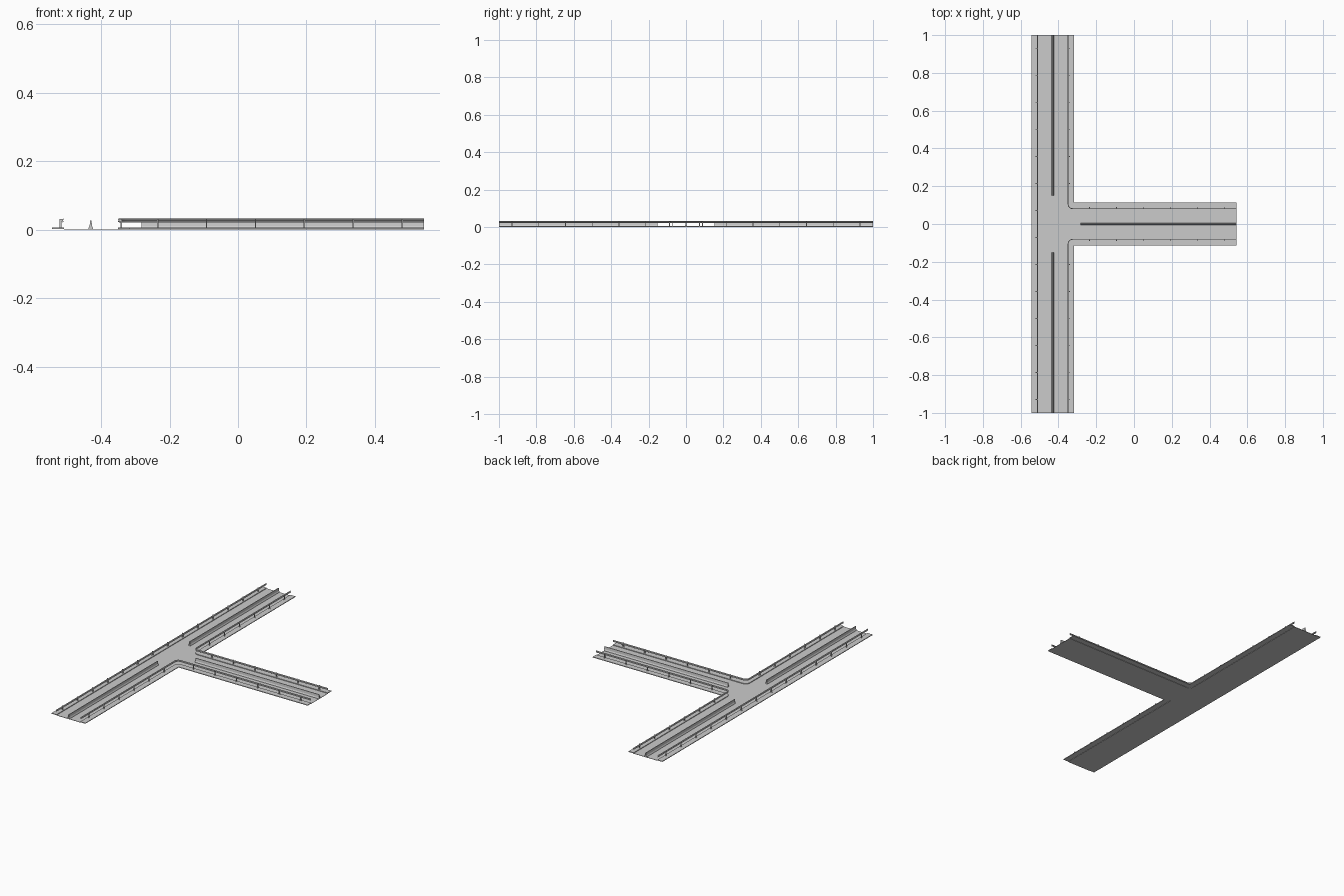
import bpy, bmesh, math
from mathutils import Vector, Matrix

if "Cube" in bpy.data.objects:
    bpy.data.objects.remove(bpy.data.objects["Cube"])

X0, X1, CX = -0.543, 0.543, -0.43      # outer ends and main road centre
W, K, R = 0.113, 0.079, 0.026          # half width, kerb offset, corner radius
LANE, TOP = 0.002, 0.006               # lane and shoulder heights
STEP = 0.143                           # post spacing


def finish(name, bm, mirror=False):
    bmesh.ops.recalc_face_normals(bm, faces=bm.faces)
    me = bpy.data.meshes.new(name)
    bm.to_mesh(me)
    bm.free()
    ob = bpy.data.objects.new(name, me)
    bpy.context.collection.objects.link(ob)
    if mirror:
        mod = ob.modifiers.new("mirror", 'MIRROR')
        mod.use_axis = (False, True, False)
        mod.use_mirror_merge = False
    return ob


def slab(name, pts, z0, z1, mirror=False):
    bm = bmesh.new()
    face = bm.faces.new([bm.verts.new((x, y, z0)) for x, y in pts])
    ret = bmesh.ops.extrude_face_region(bm, geom=[face], use_keep_orig=True)
    vs = [v for v in ret['geom'] if isinstance(v, bmesh.types.BMVert)]
    bmesh.ops.translate(bm, verts=vs, vec=(0, 0, z1 - z0))
    return finish(name, bm, mirror)


def sweep(name, path, profile, mirror=False):
    """Sweep a closed (outward, z) profile along a flat path; outward is to the right."""
    bm = bmesh.new()
    pts = [Vector(p) for p in path]
    rings = []
    for i, p in enumerate(pts):
        a = (p - pts[max(i - 1, 0)]).normalized()
        b = (pts[min(i + 1, len(pts) - 1)] - p).normalized()
        t = (a + b).normalized()
        n = Vector((t.y, -t.x))
        rings.append([bm.verts.new((p.x + n.x * d, p.y + n.y * d, z)) for d, z in profile])
    m = len(profile)
    for r, s in zip(rings, rings[1:]):
        for j in range(m):
            k = (j + 1) % m
            bm.faces.new((r[j], r[k], s[k], s[j]))
    bm.faces.new(rings[0])
    bm.faces.new(rings[-1])
    return finish(name, bm, mirror)


def box(bm, c, size):
    bmesh.ops.create_cube(bm, size=1, matrix=Matrix.Translation(c) @ Matrix.Diagonal((*size, 1)))


def posts(name, spots, mirror=False):
    """Each spot is (x, y, outward direction) on the rail face line."""
    bm = bmesh.new()
    for x, y, (nx, ny) in spots:
        def part(d, depth, wide, z0, z1):
            size = (depth if nx else wide, depth if ny else wide, z1 - z0)
            box(bm, (x + nx * d, y + ny * d, (z0 + z1) / 2), size)
        part(0.0095, 0.005, 0.004, TOP - 0.001, 0.031)     # post
        part(0.005, 0.005, 0.003, 0.0235, 0.0305)          # spacer block
        part(0.0095, 0.009, 0.008, TOP - 0.001, TOP + 0.001)  # foot plate
    return finish(name, bm, mirror)


# Line of the kerb and rail round the upper inside corner, branch end to main end
kx = CX + K
corner = [(X1, K)]
for i in range(9):
    a = math.radians(270 - 90 * i / 8)
    corner.append((kx + R + R * math.cos(a), K + R + R * math.sin(a)))
corner.append((kx, 1))

# Road surface and raised shoulders
lower = [(x, -y) for x, y in reversed(corner)]
slab("road_surface", corner + [(CX - K, 1), (CX - K, -1)] + lower, 0, LANE)
slab("corner_shoulder", corner + [(CX + W, 1), (CX + W, W), (X1, W)], LANE, TOP, True)
slab("straight_shoulder", [(X0, -1), (CX - K, -1), (CX - K, 1), (X0, 1)], LANE, TOP)

# Corrugated guard rails
front = [(0.003, 0.0215), (0, 0.0235), (0, 0.025), (0.003, 0.0265),
         (0.003, 0.028), (0, 0.0295), (0, 0.031), (0.003, 0.033)]
beam = front + [(d + 0.0012, z) for d, z in reversed(front)]
sweep("straight_guard_rail", [(CX - K, 1), (CX - K, -1)], beam)
sweep("corner_guard_rail", corner, beam, True)

# Rail posts
ys = [0.93 - STEP * i for i in range(14)]
posts("straight_rail_posts", [(CX - K, y, (-1, 0)) for y in ys])
spots = [(kx, 0.93 - STEP * i, (1, 0)) for i in range(6)]
spots += [(0.48 - STEP * i, K, (0, 1)) for i in range(6)]
posts("corner_rail_posts", spots, True)

# Concrete median barriers
half = [(0.0065, LANE - 0.001), (0.0065, 0.005), (0.0035, 0.011), (0.002, 0.026)]
barrier = half + [(-d, z) for d, z in reversed(half)]
sweep("main_median_barrier", [(CX, 0.152), (CX, 1)], barrier, True)
sweep("branch_median_barrier", [(-0.282, 0), (X1, 0)], barrier)
